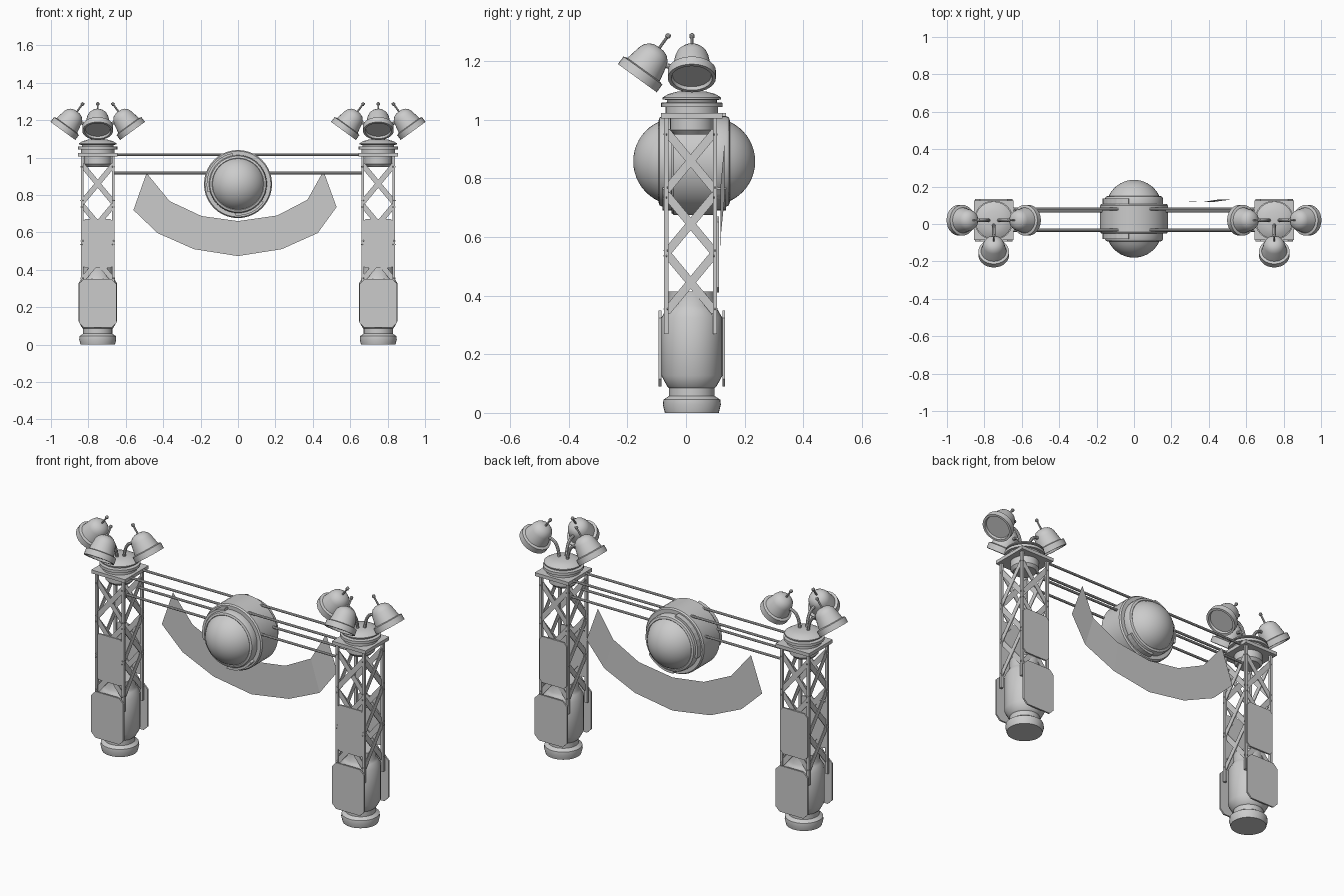
import bpy, bmesh, math
from mathutils import Vector, Matrix

if "Cube" in bpy.data.objects:
    bpy.data.objects.remove(bpy.data.objects["Cube"])

CY = 0.02  # depth centre of the towers


def finish(name, bm, mat=None, smooth=True):
    if mat is not None:
        bm.transform(mat)
    bmesh.ops.recalc_face_normals(bm, faces=bm.faces)
    me = bpy.data.meshes.new(name)
    bm.to_mesh(me)
    bm.free()
    ob = bpy.data.objects.new(name, me)
    bpy.context.collection.objects.link(ob)
    if smooth:
        bpy.ops.object.select_all(action='DESELECT')
        ob.select_set(True)
        bpy.context.view_layer.objects.active = ob
        bpy.ops.object.shade_smooth_by_angle(angle=math.radians(32))
    return ob


def lathe(name, profile, mat, segs=32):
    """Revolve (radius, height) points about local z; zero radius closes the end."""
    bm = bmesh.new()
    vs = [bm.verts.new((r, 0, h)) for r, h in profile]
    es = [bm.edges.new(p) for p in zip(vs, vs[1:])]
    bmesh.ops.spin(bm, geom=vs + es, cent=(0, 0, 0), axis=(0, 0, 1),
                   angle=math.tau, steps=segs, use_duplicate=False)
    bmesh.ops.remove_doubles(bm, verts=bm.verts, dist=1e-5)
    return finish(name, bm, mat)


def bar(name, p, q, w, t, normal):
    """Flat strip from p to q, width w, thickness t along normal."""
    p, q, n = Vector(p), Vector(q), Vector(normal)
    z = (q - p).normalized()
    y = z.cross(n)
    rot = Matrix((n, y, z)).transposed().to_4x4()
    bm = bmesh.new()
    bmesh.ops.create_cube(bm, size=1)
    bm.transform(Matrix.Diagonal((t, w, (q - p).length, 1)))
    return finish(name, bm, Matrix.Translation((p + q) / 2) @ rot, False)


def prism(name, pts, y0, y1):
    """Extrude an outline in the xz plane from y0 to y1."""
    bm = bmesh.new()
    f = bm.faces.new([bm.verts.new((x, y0, z)) for x, z in pts])
    g = bmesh.ops.extrude_face_region(bm, geom=[f])['geom']
    bmesh.ops.translate(bm, vec=(0, y1 - y0, 0),
                        verts=[v for v in g if isinstance(v, bmesh.types.BMVert)])
    return finish(name, bm, None, False)


def tube(name, pts, r):
    cu = bpy.data.curves.new(name, 'CURVE')
    cu.dimensions = '3D'
    cu.bevel_depth, cu.bevel_resolution, cu.resolution_u = r, 2, 6
    cu.use_fill_caps = True
    s = cu.splines.new('NURBS')
    s.points.add(len(pts) - 1)
    for sp, p in zip(s.points, pts):
        sp.co = (*p, 1)
    s.use_endpoint_u, s.order_u = True, min(4, len(pts))
    ob = bpy.data.objects.new(name, cu)
    bpy.context.collection.objects.link(ob)
    bpy.ops.object.select_all(action='DESELECT')
    ob.select_set(True)
    bpy.context.view_layer.objects.active = ob
    bpy.ops.object.convert(target='MESH')
    bpy.ops.object.shade_smooth_by_angle()


def chamfered(cx, hw, z0, z1, c):
    return [(cx - hw + c, z0), (cx + hw - c, z0), (cx + hw, z0 + c), (cx + hw, z1 - c),
            (cx + hw - c, z1), (cx - hw + c, z1), (cx - hw, z1 - c), (cx - hw, z0 + c)]


BASE = [(0, 0), (.092, 0), (.099, .028), (.097, .045), (.082, .055), (.078, .058), (.078, .085),
        (.084, .09), (.104, .127), (.104, .325), (.088, .352), (.08, .365), (.08, .415), (0, .415)]
CAP = [(0, .95), (.06, .95), (.074, .965), (.074, 1.005), (.09, 1.02), (.09, 1.043), (.105, 1.043),
       (.105, 1.058), (.085, 1.06), (.085, 1.067), (.1, 1.07), (.1, 1.076), (.08, 1.088),
       (.05, 1.096), (0, 1.098)]
LAMP = [(0, .012), (.066, .012), (.07, 0), (.082, 0), (.082, .032), (.068, .036), (.057, .09),
        (.05, .107), (.036, .121), (.018, .128), (0, .129)]
ANTENNA = [(0, .12), (.005, .12), (.005, .17), (.009, .173), (.009, .182), (.005, .187), (0, .187)]


def lamp(cx, ang):
    # local -x points outward; the bell tilts down and out
    place = Matrix.Translation((cx, CY, 0)) @ Matrix.Rotation(ang, 4, 'Z')
    head = place @ Matrix.Translation((.186, 0, 1.142)) @ Matrix.Rotation(math.radians(-36), 4, 'Y')
    lathe("lamp_head", LAMP, head, 28)
    lathe("lamp_antenna", ANTENNA, head, 10)
    path = [(.025, 0, 1.085), (.03, 0, 1.14), (.055, 0, 1.185), (.09, 0, 1.185), (.135, 0, 1.19)]
    tube("lamp_arm", [place @ Vector(p) for p in path], .0085)


def tower(cx):
    lathe("tower_base", BASE, Matrix.Translation((cx, CY, 0)))
    lathe("tower_cap", CAP, Matrix.Translation((cx, CY, 0)))
    bar("top_plate", (cx, CY, 1.005), (cx, CY, 1.024), .21, .21, (1, 0, 0))
    h = .083
    for sx in (-1, 1):
        for sy in (-1, 1):
            x, y = cx + sx * h, CY - .004 + sy * h
            bar("corner_post", (x, y, .27), (x, y, 1.01), .015, .015, (1, 0, 0))
    # crossed braces on all four sides
    for k in range(4):
        n = Vector((math.cos(k * math.pi / 2), math.sin(k * math.pi / 2), 0))
        side = Vector((-n.y, n.x, 0))
        c = Vector((cx, CY - .004, 0)) + n * (h - .002)
        for zc in (.445, .645, .86):
            for s in (-1, 1):
                off = n * (s * .002)
                up = Vector((0, 0, .1))
                m = c + Vector((0, 0, zc)) + off
                bar("cross_brace", m - side * h * s - up, m + side * h * s + up, .028, .004, n)
    # armour panels front and back
    for s in (-1, 1):
        prism("base_panel", chamfered(cx, .1, .09, .35, .026), CY + s * .104, CY + s * .113)
        prism("upper_panel", chamfered(cx, .085, .41, .67, .018), CY + s * .084, CY + s * .093)
    for a in (0, math.pi, -math.pi / 2):
        lamp(cx, a)


for cx in (-.75, .75):
    tower(cx)

# horizontal rods between the towers
for y, z in ((.08, 1.015), (-.032, 1.015), (.068, .917), (-.037, .917)):
    tube("cross_rod", [(-.665, y, z), (.665, y, z)], .007)

# central drum with a dome on each face
CZ, MY = .858, .028
half = [(.176, .078), (.182, .07)]
dome = [(.149 * math.sin(a), .059 + .149 * math.cos(a))
        for a in [math.radians(66) * i / 9 for i in range(10)]]
top = dome + [(.139, .122), (.15, .118), (.155, .108), (.155, .078)] + half
profile = top + [(r, -h) for r, h in reversed(top)]
lathe("drum_and_domes", profile,
      Matrix.Translation((0, MY, CZ)) @ Matrix.Rotation(math.radians(90), 4, 'X'), 40)

# arc clasps around the dome collar
for y0, y1 in ((MY - .108, MY - .075), (MY + .075, MY + .108)):
    for a0, a1 in ((100, 195), (265, 325)):
        angs = [math.radians(a0 + (a1 - a0) * i / 8) for i in range(9)]
        ring = [(.168 * math.cos(a), CZ + .168 * math.sin(a)) for a in angs]
        ring += [(.148 * math.cos(a), CZ + .148 * math.sin(a)) for a in reversed(angs)]
        prism("collar_clasp", ring, y0, y1)

# hanging banner: a thin curved sheet behind the drum
upper = [(-.489, .917), (-.366, .767), (-.195, .687), (0, .66), (.21, .69), (.371, .774), (.457, .928)]
lower = [(-.559, .719), (-.43, .596), (-.236, .51), (0, .473), (.234, .51), (.426, .596), (.527, .735)]
depth = [.12, .12, .12, .12, .12, .118, .132]
bm = bmesh.new()
u = [bm.verts.new((x, y, z)) for (x, z), y in zip(upper, depth)]
l = [bm.verts.new((x, y, z)) for (x, z), y in zip(lower, depth)]
for i in range(6):
    bm.faces.new((l[i], l[i + 1], u[i + 1], u[i]))
finish("hanging_banner", bm, None, False)
